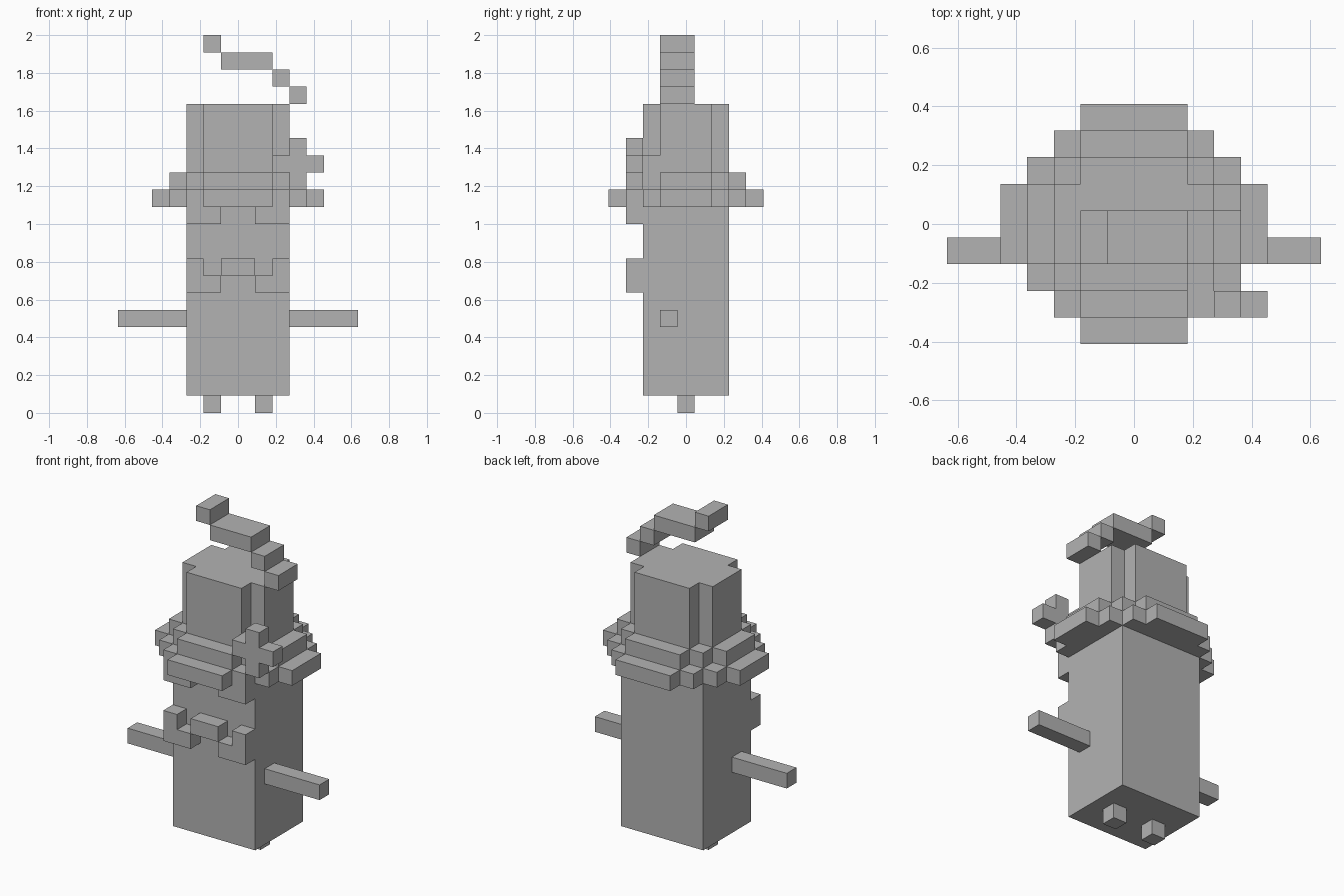
import bpy, bmesh
from mathutils import Vector

if "Cube" in bpy.data.objects:
    bpy.data.objects.remove(bpy.data.objects["Cube"], do_unlink=True)

U = 2 / 22  # edge length of one block

grey = bpy.data.materials.new("plain grey")
grey.use_nodes = True
COLOR = (0.45, 0.45, 0.45, 1)
grey.diffuse_color = COLOR
grey.node_tree.nodes["Principled BSDF"].inputs["Base Color"].default_value = COLOR


def finish(name, bm):
    """Scale from block units and turn the mesh into an object."""
    bmesh.ops.recalc_face_normals(bm, faces=bm.faces)
    bmesh.ops.scale(bm, vec=(U, U, U), verts=bm.verts)
    mesh = bpy.data.meshes.new(name)
    bm.to_mesh(mesh)
    bm.free()
    mesh.materials.append(grey)
    obj = bpy.data.objects.new(name, mesh)
    bpy.context.collection.objects.link(obj)
    return obj


def prism(name, points, depth):
    """Extrude a closed 3D outline along the depth vector."""
    bm = bmesh.new()
    face = bm.faces.new([bm.verts.new(p) for p in points])
    out = bmesh.ops.extrude_face_region(bm, geom=[face], use_keep_orig=True)
    moved = [v for v in out["geom"] if isinstance(v, bmesh.types.BMVert)]
    bmesh.ops.translate(bm, vec=Vector(depth), verts=moved)
    return finish(name, bm)


def box(name, x, y, z):
    outline = [(x[0], y[0], z[0]), (x[1], y[0], z[0]),
               (x[1], y[1], z[0]), (x[0], y[1], z[0])]
    return prism(name, outline, (0, 0, z[1] - z[0]))


def stepped_slab(name, steps, z0, z1):
    """Slab with stepped corners; steps are (half width, half depth), front to side."""
    quad = []
    for i, (x, y) in enumerate(steps):
        if i:
            quad.append((steps[i - 1][0], y))
        quad.append((x, y))
    ring = quad + [(x, -y) for x, y in reversed(quad)]
    ring += [(-x, -y) for x, y in quad] + [(-x, y) for x, y in reversed(quad)]
    return prism(name, [(x, y, z0) for x, y in ring], (0, 0, z1 - z0))


def face_plate(name, outline):
    """One-block-deep shape standing on the front of the body."""
    return prism(name, [(x, -3.5, z) for x, z in outline], (0, 1, 0))


# Body
box("body", (-3, 3), (-2.5, 2.5), (1, 12))

# Legs, arms, brows and moustache ends on both sides
for side, s in (("left", 1), ("right", -1)):
    box(side + "_leg", (s, 2 * s), (-0.5, 0.5), (0, 1))
    box(side + "_arm", (3 * s, 7 * s), (-1.5, -0.5), (5, 6))
    box(side + "_brow", (s, 3 * s), (-3.5, -2.5), (11, 12))
    curl = [(1, 7), (3, 7), (3, 9), (2, 9), (2, 8), (1, 8)]
    face_plate(side + "_moustache", [(s * x, z) for x, z in curl])
box("moustache_middle", (-1, 1), (-3.5, -2.5), (8, 9))

# Hat: two brim layers and a crown with notched corners
stepped_slab("lower_brim", [(2, 4.5), (3, 3.5), (4, 2.5), (5, 1.5)], 12, 13)
stepped_slab("upper_brim", [(2, 3.5), (3, 2.5), (4, 1.5)], 13, 14)
stepped_slab("hat_crown", [(2, 2.5), (3, 1.5)], 14, 18)

# Flower on the hat, with a short stem tucked into the crown notch
face_plate("flower", [(3, 13), (4, 13), (4, 14), (5, 14), (5, 15), (4, 15),
                      (4, 16), (3, 16), (3, 15), (2, 15), (2, 14), (3, 14)])
box("flower_stem", (2, 3), (-2.5, -1.5), (14, 15))

# Wisp climbing over the hat in steps
for i, span in enumerate([(3, 4), (2, 3), (-1, 2), (-2, -1)]):
    box(f"wisp_{i + 1}", span, (-1.5, 0.5), (18 + i, 19 + i))
